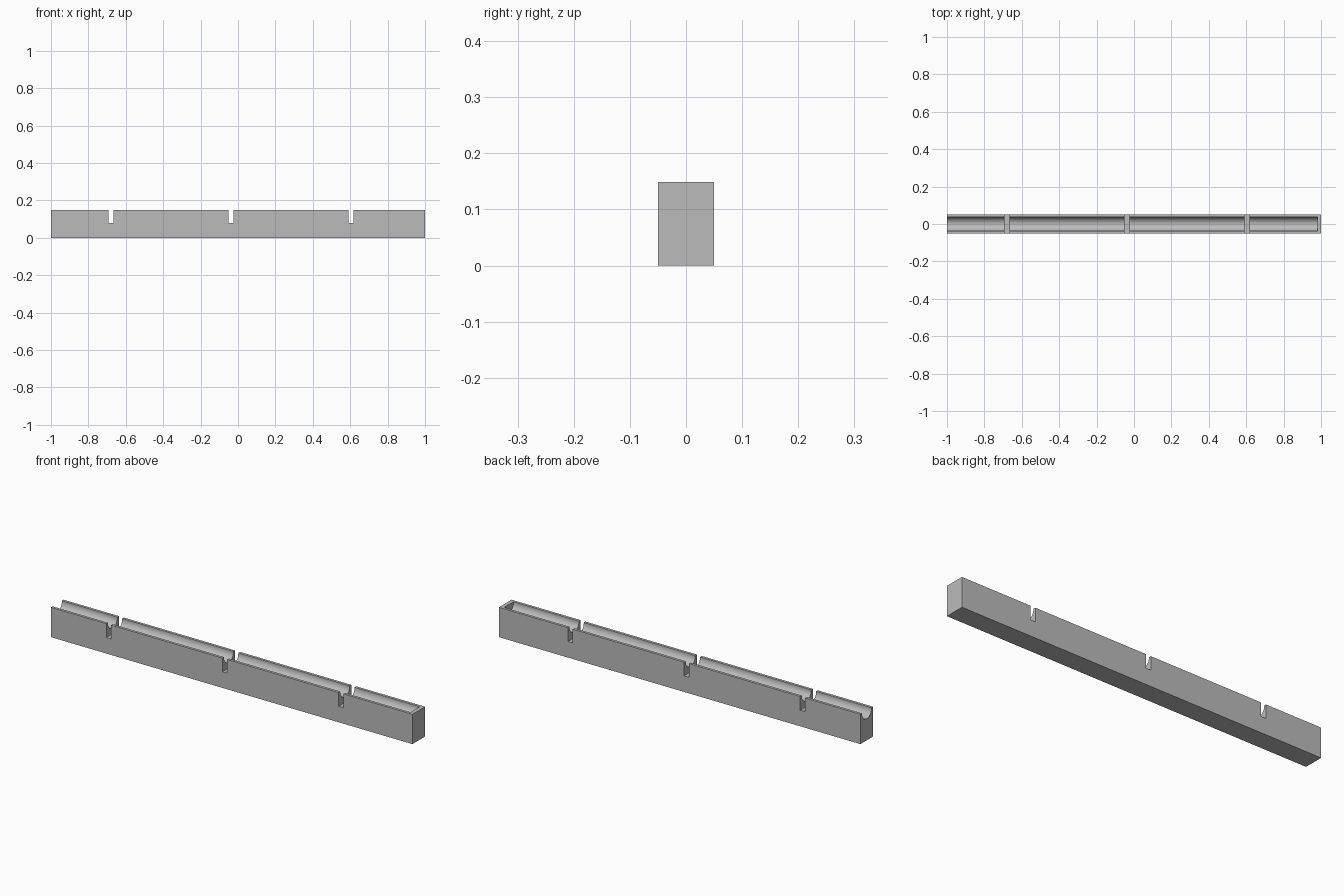
import bpy, bmesh, math

LENGTH, WIDTH, HEIGHT = 2.0, 0.1, 0.149
GROOVE_RADIUS, GROOVE_AXIS_Z, END_WALL = 0.037, 0.145, 0.02
SLOT_CENTRES, SLOT_WIDTH, SLOT_FLOOR = (-0.68, -0.038, 0.605), 0.027, 0.08

cube = bpy.data.objects.get("Cube")
if cube:
    bpy.data.objects.remove(cube, do_unlink=True)

grey = bpy.data.materials.new("plain grey")
grey.use_nodes = True
colour = (0.5, 0.5, 0.5, 1)
grey.diffuse_color = colour
grey.node_tree.nodes["Principled BSDF"].inputs["Base Color"].default_value = colour


def prism(name, profile, x0, x1):
    """Extrude a (y, z) profile along x from x0 to x1."""
    bm = bmesh.new()
    face = bm.faces.new([bm.verts.new((x0, y, z)) for y, z in profile])
    out = bmesh.ops.extrude_face_region(bm, geom=[face])["geom"]
    moved = [v for v in out if isinstance(v, bmesh.types.BMVert)]
    bmesh.ops.translate(bm, verts=moved, vec=(x1 - x0, 0, 0))
    bmesh.ops.recalc_face_normals(bm, faces=bm.faces)
    mesh = bpy.data.meshes.new(name)
    bm.to_mesh(mesh)
    bm.free()
    mesh.materials.append(grey)
    obj = bpy.data.objects.new(name, mesh)
    bpy.context.collection.objects.link(obj)
    return obj


def block(name, half_width, z0, z1, x0, x1):
    corners = [(-half_width, z0), (half_width, z0), (half_width, z1), (-half_width, z1)]
    return prism(name, corners, x0, x1)


def cut(target, cutter):
    cutter.hide_render = True
    mod = target.modifiers.new("cut", 'BOOLEAN')
    mod.operation, mod.solver, mod.object = 'DIFFERENCE', 'EXACT', cutter
    bpy.ops.object.select_all(action='DESELECT')
    bpy.context.view_layer.objects.active = target
    target.select_set(True)
    bpy.ops.object.modifier_apply(modifier=mod.name)
    bpy.data.objects.remove(cutter, do_unlink=True)


# Solid bar
bar = block("grooved_bar", WIDTH / 2, 0, HEIGHT, -LENGTH / 2, LENGTH / 2)

# Round-bottomed channel, open at one end and closed at the other
steps = 32
arc = [(GROOVE_RADIUS * math.cos(a), GROOVE_AXIS_Z - GROOVE_RADIUS * math.sin(a))
       for a in (math.pi * i / steps for i in range(steps + 1))]
above = HEIGHT + 0.05
channel = [(GROOVE_RADIUS, above)] + arc + [(-GROOVE_RADIUS, above)]
cut(bar, prism("channel_cutter", channel, -LENGTH / 2 - 0.1, LENGTH / 2 - END_WALL))

# Cross slots
for x in SLOT_CENTRES:
    cut(bar, block("slot_cutter", WIDTH, SLOT_FLOOR, above,
                   x - SLOT_WIDTH / 2, x + SLOT_WIDTH / 2))

bpy.ops.object.shade_smooth_by_angle(angle=math.radians(30))
